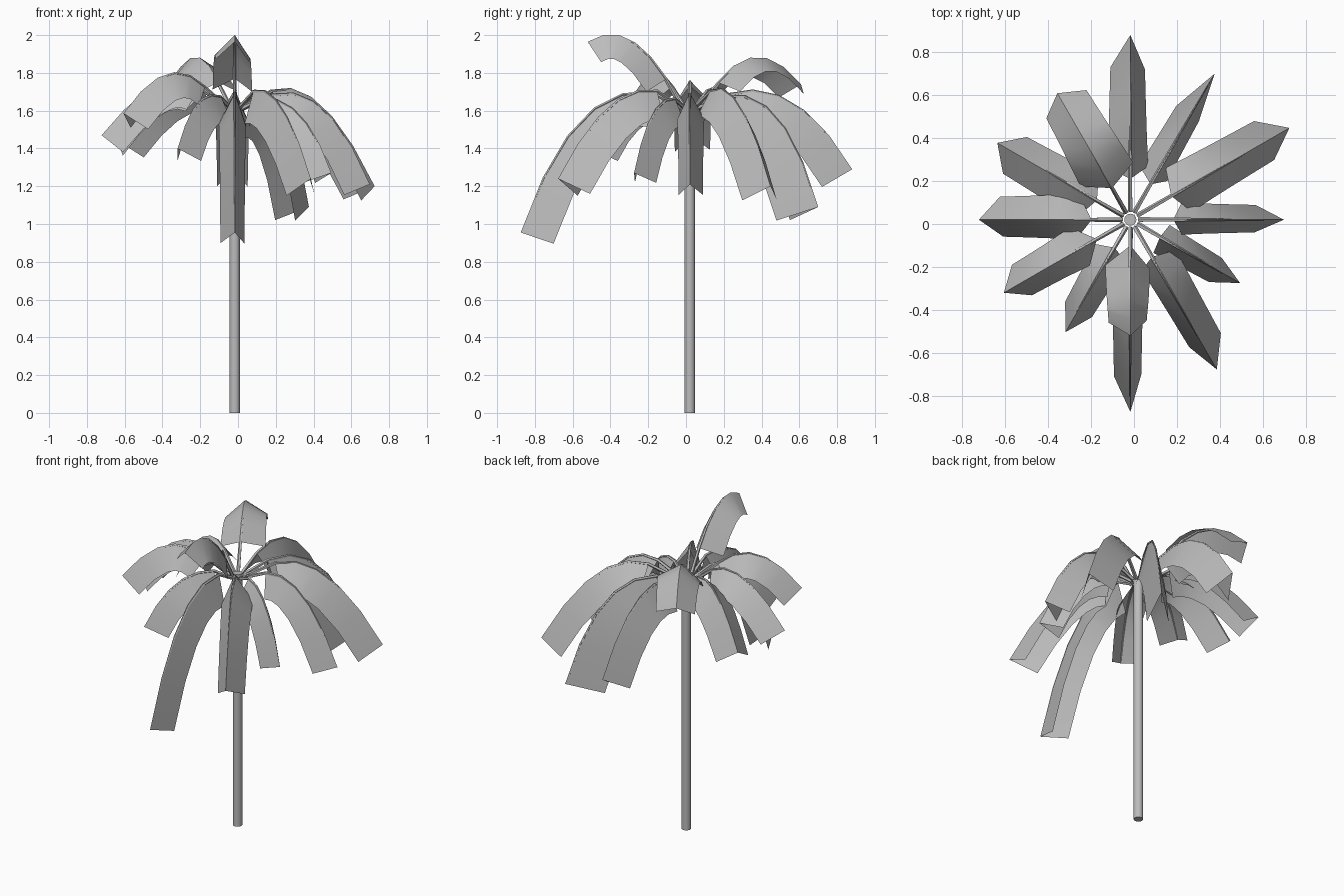
import bpy, bmesh, math
from mathutils import Vector

if "Cube" in bpy.data.objects:
    bpy.data.objects.remove(bpy.data.objects["Cube"])

grey = bpy.data.materials.new("plain grey")
grey.use_nodes = True
grey.diffuse_color = (0.5, 0.5, 0.5, 1)
grey.node_tree.nodes["Principled BSDF"].inputs["Base Color"].default_value = (0.5, 0.5, 0.5, 1)

CENTRE = Vector((-0.017, 0.02, 0))
SEGMENTS = 5


def finish(name, bm, angle):
    """Turn a bmesh into a smooth-shaded object with the grey material."""
    mesh = bpy.data.meshes.new(name)
    bm.to_mesh(mesh)
    bm.free()
    mesh.materials.append(grey)
    obj = bpy.data.objects.new(name, mesh)
    bpy.context.collection.objects.link(obj)
    bpy.ops.object.select_all(action="DESELECT")
    obj.select_set(True)
    bpy.context.view_layer.objects.active = obj
    bpy.ops.object.shade_smooth_by_angle(angle=math.radians(angle))


def arc(base, mid, tip):
    """Points and tangents of a curve that passes through mid halfway."""
    ctrl = 2 * mid - (base + tip) / 2
    for i in range(SEGMENTS + 1):
        t = i / SEGMENTS
        point = (1 - t) ** 2 * base + 2 * t * (1 - t) * ctrl + t * t * tip
        tangent = ((1 - t) * (ctrl - base) + t * (tip - ctrl)).normalized()
        yield t, point, tangent


def frond(name, degrees, base, mid, tip, width, drop, roll):
    """Folded leaf on a thin stem; base, mid and tip are (radius, height)."""
    a = math.radians(degrees)
    out = Vector((math.cos(a), math.sin(a), 0))
    side = Vector((-math.sin(a), math.cos(a), 0))
    up = Vector((0, 0, 1))
    cr, sr = math.cos(math.radians(roll)), math.sin(math.radians(roll))

    def place(p):
        return CENTRE + out * p[0] + up * p[1]

    # leaf blade: a ridge with a flap hanging on either side
    bm = bmesh.new()
    rows = []
    stem = [(place((0.04, 1.61)), 0.012)]
    for t, p, tangent in arc(Vector(base), Vector(mid), Vector(tip)):
        ridge = place(p)
        down = out * tangent.y - up * tangent.x
        across, hang = side * cr - down * sr, down * cr + side * sr
        w = width * (1 - 0.15 * t)
        rows.append([bm.verts.new(ridge + across * s * w + hang * drop * abs(s))
                     for s in (-1, 0, 1)])
        stem.append((ridge + hang * 0.008, 0.008 * (1 - t) + 0.002))
    for r0, r1 in zip(rows, rows[1:]):
        for k in (0, 1):
            bm.faces.new((r0[k], r1[k], r1[k + 1], r0[k + 1]))
    finish(name + "_leaf", bm, 35)

    # tapering stem, continued under the ridge
    bm = bmesh.new()
    rings = []
    for i, (p, radius) in enumerate(stem):
        d = (stem[min(i + 1, len(stem) - 1)][0] - stem[max(i - 1, 0)][0]).normalized()
        n = side.cross(d)
        rings.append([bm.verts.new(p + radius * (side * math.cos(k * math.tau / 5)
                                                 + n * math.sin(k * math.tau / 5)))
                      for k in range(5)])
    for r0, r1 in zip(rings, rings[1:]):
        for k in range(5):
            bm.faces.new((r0[k], r0[k - 1], r1[k - 1], r1[k]))
    bm.faces.new(rings[0])
    bm.faces.new(rings[-1][::-1])
    bmesh.ops.recalc_face_normals(bm, faces=bm.faces)
    finish(name + "_stem", bm, 60)


# trunk
bm = bmesh.new()
bmesh.ops.create_cone(bm, cap_ends=True, segments=16, radius1=0.028, radius2=0.028, depth=1.63)
bmesh.ops.translate(bm, verts=bm.verts, vec=CENTRE + Vector((0, 0, 0.815)))
finish("trunk", bm, 40)

# name, direction, base, mid, tip, half width, flap drop, roll
FRONDS = [
    ("back", 90, (0.19, 1.69), (0.54, 1.65), (0.86, 1.29), 0.095, 0.18, 4),
    ("back_left_inner", 60, (0.19, 1.68), (0.53, 1.575), (0.785, 1.09), 0.075, 0.235, 4),
    ("back_left_outer", 30, (0.22, 1.71), (0.53, 1.63), (0.855, 1.2), 0.12, 0.15, 3),
    ("left", 0, (0.2, 1.69), (0.47, 1.61), (0.715, 1.21), 0.075, 0.145, 2),
    ("front_left_outer", -30, (0.16, 1.67), (0.4, 1.58), (0.59, 1.27), 0.075, 0.14, -2),
    ("front_left_inner", -60, (0.2, 1.71), (0.5, 1.62), (0.805, 1.24), 0.095, 0.17, 7),
    ("front", -90, (0.19, 1.7), (0.58, 1.55), (0.895, 0.955), 0.075, 0.18, -4),
    ("front_raised", -90, (0.12, 1.77), (0.33, 1.985), (0.54, 1.965), 0.105, 0.12, -6),
    ("front_right_inner", -120, (0.15, 1.68), (0.4, 1.64), (0.605, 1.4), 0.085, 0.14, 0),
    ("front_right_outer", -150, (0.18, 1.73), (0.42, 1.795), (0.68, 1.585), 0.1, 0.13, -4),
    ("right", 180, (0.18, 1.73), (0.42, 1.73), (0.705, 1.47), 0.11, 0.135, -6),
    ("back_right_outer", 150, (0.18, 1.71), (0.43, 1.69), (0.715, 1.44), 0.12, 0.13, 4),
    ("back_right_inner", 120, (0.17, 1.75), (0.42, 1.885), (0.68, 1.74), 0.135, 0.09, -7),
]
for spec in FRONDS:
    frond(*spec)
